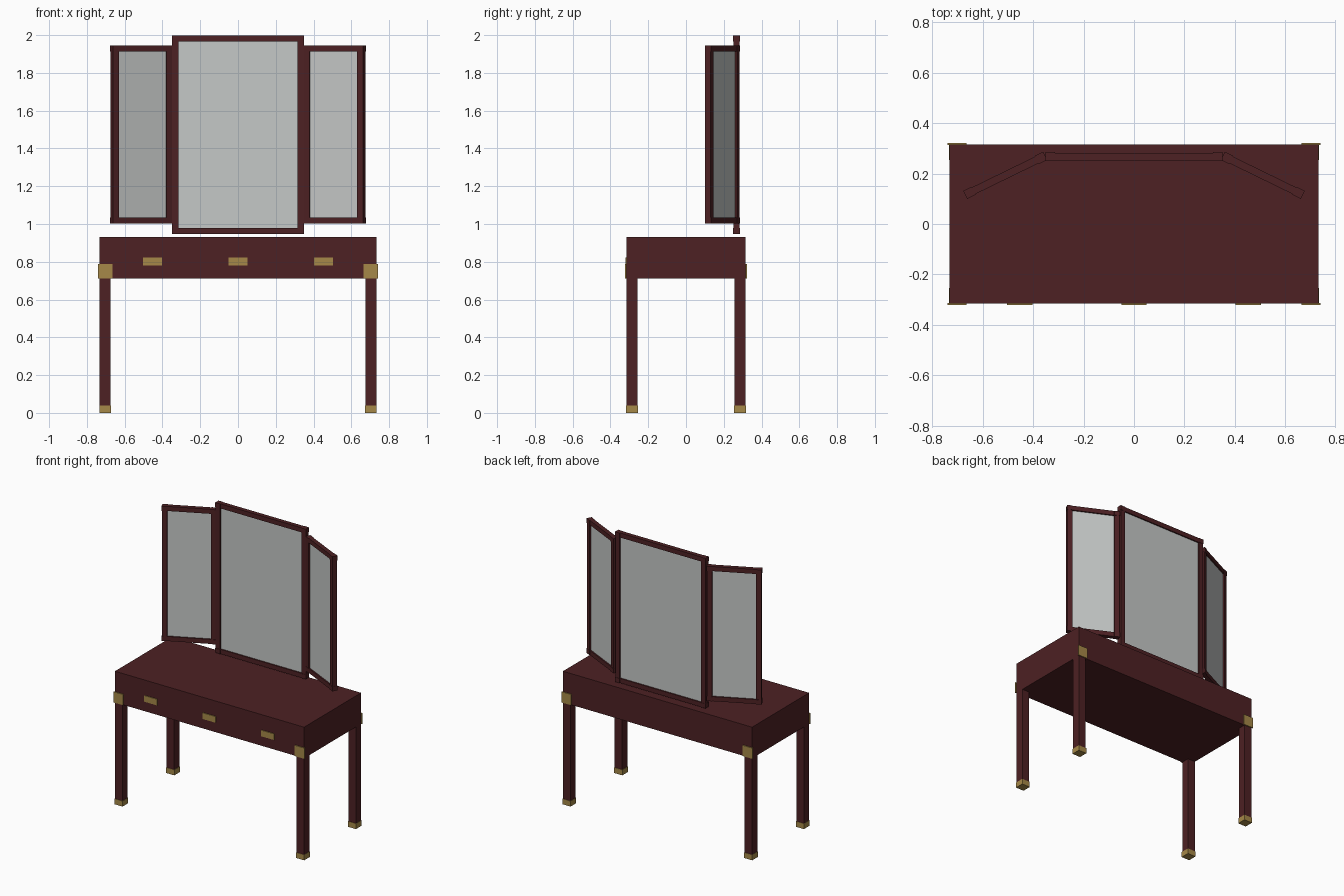
import bpy
from math import radians, cos, sin
from mathutils import Matrix, Vector

cube = bpy.data.objects.get("Cube")
if cube:
    bpy.data.objects.remove(cube, do_unlink=True)


def material(name, rgb):
    m = bpy.data.materials.new(name)
    m.use_nodes = True
    m.diffuse_color = (*rgb, 1)
    m.node_tree.nodes["Principled BSDF"].inputs["Base Color"].default_value = (*rgb, 1)
    return m


WOOD = material("dark mahogany", (0.075, 0.015, 0.017))
BRASS = material("brass", (0.38, 0.25, 0.065))
GLASS = material("mirror grey", (0.56, 0.58, 0.57))


def box(name, mat, centre, size, place=Matrix()):
    """Box with given centre and full size, moved by a placement matrix."""
    bpy.ops.mesh.primitive_cube_add(size=1)
    ob = bpy.context.object
    ob.name = name
    ob.data.transform(place @ Matrix.Translation(Vector(centre)) @ Matrix.Diagonal((*size, 1)))
    ob.data.materials.append(mat)
    return ob


# Table body and top
W, D = 0.732, 0.315
BODY_LOW, BODY_HIGH, TOP = 0.712, 0.897, 0.93
box("drawer_case", WOOD, (0, 0, (BODY_LOW + BODY_HIGH) / 2), (2 * W, 2 * D, BODY_HIGH - BODY_LOW))
box("table_top", WOOD, (0, 0, (BODY_HIGH + TOP) / 2), (2 * W, 2 * D, TOP - BODY_HIGH))

# Legs, brass feet and corner plates
for sx, side in ((1, "left"), (-1, "right")):
    for sy, end in ((-1, "front"), (1, "back")):
        x, y = sx * (W - 0.029), sy * (D - 0.029)
        box(f"{end}_{side}_leg", WOOD, (x, y, BODY_LOW / 2 + 0.01), (0.058, 0.058, BODY_LOW - 0.02))
        box(f"{end}_{side}_foot", BRASS, (x, y, 0.019), (0.063, 0.063, 0.038))
        box(f"{end}_{side}_corner_plate", BRASS,
            (sx * 0.702, sy * (D + 0.003), 0.75), (0.076, 0.008, 0.075))

# Drawer pulls
for x in (-0.453, 0, 0.453):
    box("drawer_pull", BRASS, (x, -D - 0.002, 0.802), (0.1, 0.007, 0.043))


def framed_mirror(name, width, low, high, place):
    """Framed pane between two post centre lines, with small corner blocks."""
    bar, mid, tall = 0.032, (low + high) / 2, high - low
    for sx, side in ((1, "left"), (-1, "right")):
        x = sx * width / 2
        box(f"{name}_{side}_post", WOOD, (x, 0, mid), (0.034, 0.032, tall - 2 * bar), place)
        for z in (low + bar / 2, high - bar / 2):
            box(f"{name}_{side}_corner_block", WOOD, (x, 0, z), (0.037, 0.036, bar), place)
    for z, end in ((low + bar / 2, "bottom"), (high - bar / 2, "top")):
        box(f"{name}_{end}_rail", WOOD, (0, 0, z), (width - 0.036, 0.03, bar), place)
    box(f"{name}_pane", GLASS, (0, 0, mid), (width - 0.03, 0.012, tall - 2 * bar + 0.01), place)


# Centre mirror and two angled wings
framed_mirror("centre_mirror", 0.664, 0.947, 1.997, Matrix.Translation((0, 0.267, 0)))
for sx, side in ((1, "left"), (-1, "right")):
    place = Matrix.Translation((sx * 0.511, 0.193, 0)) @ Matrix.Rotation(radians(-26 * sx), 4, "Z")
    framed_mirror(f"{side}_wing_mirror", 0.316, 1.003, 1.945, place)
